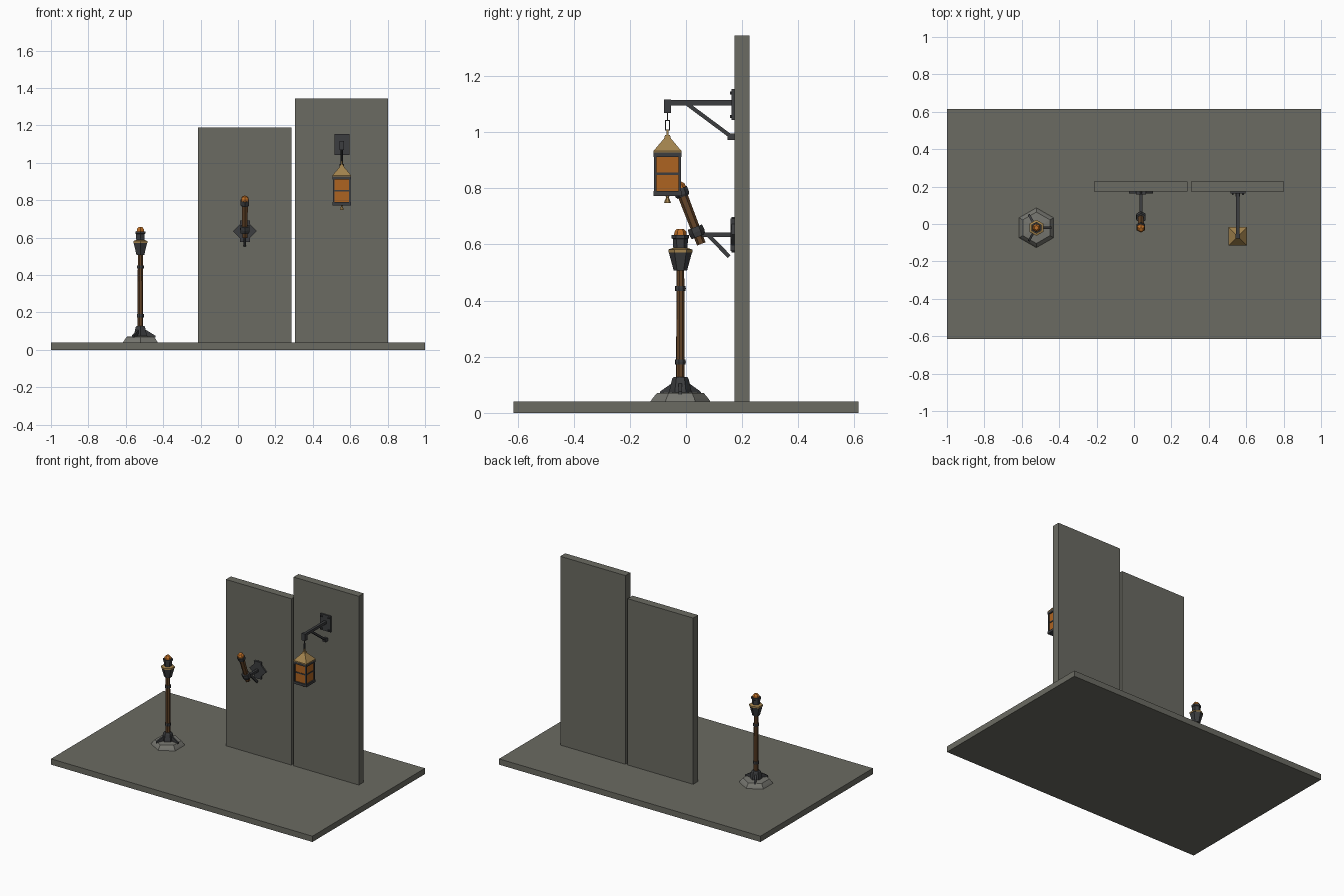
import bpy, bmesh
from math import pi, sin, cos, sqrt
from mathutils import Vector, Matrix

if "Cube" in bpy.data.objects:
    bpy.data.objects.remove(bpy.data.objects["Cube"])


def colour(name, r, g, b):
    m = bpy.data.materials.new(name)
    m.diffuse_color = (r, g, b, 1)
    m.use_nodes = True
    m.node_tree.nodes["Principled BSDF"].inputs["Base Color"].default_value = m.diffuse_color
    return m


STONE = colour("grey stone", 0.145, 0.145, 0.122)
PALE = colour("pale stone", 0.18, 0.18, 0.16)
IRON = colour("dark iron", 0.045, 0.047, 0.05)
WOOD = colour("brown wood", 0.13, 0.06, 0.022)
GLOW = colour("orange glass", 0.42, 0.125, 0.015)
EMBER = colour("ember", 0.52, 0.16, 0.02)
BRASS = colour("aged brass", 0.36, 0.225, 0.075)


def finish(bm, name, mat, matrix=Matrix()):
    bmesh.ops.recalc_face_normals(bm, faces=bm.faces)
    me = bpy.data.meshes.new(name)
    bm.to_mesh(me)
    bm.free()
    me.materials.append(mat)
    ob = bpy.data.objects.new(name, me)
    ob.matrix_world = matrix
    bpy.context.collection.objects.link(ob)
    return ob


def box(name, lo, hi, mat, matrix=Matrix()):
    lo, hi = Vector(lo), Vector(hi)
    bm = bmesh.new()
    size = hi - lo
    bmesh.ops.create_cube(bm, size=1, matrix=Matrix.Translation((lo + hi) / 2) @ Matrix.Diagonal((*size, 1)))
    return finish(bm, name, mat, matrix)


def lathe(name, profile, mat, matrix=Matrix(), sides=6, turn=pi / 6):
    """Faceted column through (radius, height) rings."""
    bm = bmesh.new()
    rings = [[bm.verts.new((r * cos(turn + 2 * pi * i / sides), r * sin(turn + 2 * pi * i / sides), z))
              for i in range(sides)] for r, z in profile]
    for a, b in zip(rings, rings[1:]):
        for i in range(sides):
            j = (i + 1) % sides
            bm.faces.new((a[i], a[j], b[j], b[i]))
    bm.faces.new(rings[0])
    bm.faces.new(rings[-1])
    return finish(bm, name, mat, matrix)


def beam(name, a, b, width, mat):
    """Square bar between two points."""
    a, b = Vector(a), Vector(b)
    d = b - a
    rot = Matrix.Rotation(Vector((0, 0, 1)).angle(d), 4, Vector((0, 0, 1)).cross(d))
    h = width / 2
    return box(name, (-h, -h, 0), (h, h, d.length), mat, Matrix.Translation(a) @ rot)


# Floor and walls
box("floor", (-1, -0.615, 0), (1, 0.615, 0.04), STONE)
box("short_wall", (-0.214, 0.173, 0.04), (0.287, 0.227, 1.19), STONE)
box("tall_wall", (0.304, 0.173, 0.04), (0.803, 0.227, 1.345), STONE)

# Standing torch
T = Matrix.Translation((-0.522, -0.02, 0))
lathe("torch_plinth", [(0.108, 0.038), (0.099, 0.052), (0.084, 0.07), (0.03, 0.074)], PALE, T)
lathe("torch_foot", [(0.04, 0.07), (0.038, 0.085), (0.029, 0.122), (0.024, 0.128)], IRON, T)
for k in range(3):
    bm = bmesh.new()
    fin = [(0.02, 0.066), (0.082, 0.066), (0.08, 0.076), (0.033, 0.105), (0.02, 0.105)]
    face = bm.faces.new([bm.verts.new((x, -0.006, z)) for x, z in fin])
    out = bmesh.ops.extrude_face_region(bm, geom=[face])["geom"]
    bmesh.ops.translate(bm, vec=(0, 0.012, 0), verts=[v for v in out if isinstance(v, bmesh.types.BMVert)])
    finish(bm, "torch_foot_fin", IRON, T @ Matrix.Rotation(2 * pi * k / 3, 4, 'Z'))
lathe("torch_pole", [(0.016, 0.12), (0.014, 0.53)], WOOD, T, 8)
for z in (0.182, 0.443):
    lathe("torch_collar", [(0.019, z - 0.009), (0.02, z), (0.019, z + 0.009)], IRON, T, 8)
lathe("torch_cup", [(0.024, 0.508), (0.042, 0.574)], IRON, T)
lathe("torch_rim", [(0.043, 0.572), (0.043, 0.582), (0.028, 0.587)], BRASS, T)
lathe("torch_neck", [(0.025, 0.582), (0.027, 0.62), (0.031, 0.622), (0.031, 0.634)], IRON, T)
lathe("torch_ember", [(0.023, 0.63), (0.021, 0.646), (0.012, 0.656)], EMBER, T)

# Wall torch bracket
X = 0.037
c = Matrix.Translation((X, 0.168, 0.635))
box("bracket_diamond", (-0.045, -0.005, -0.045), (0.045, 0.006, 0.045), IRON, c @ Matrix.Rotation(pi / 4, 4, 'Y'))
box("bracket_plate", (-0.026, -0.009, -0.058), (0.026, 0.006, 0.058), IRON, c)
beam("bracket_arm", (X, 0.165, 0.634), (X, 0.045, 0.634), 0.016, IRON)
beam("bracket_brace", (X, 0.078, 0.634), (X, 0.154, 0.557), 0.014, IRON)

# Tilted torch held by the bracket
W = Matrix.Translation((X, 0.038, 0.645)) @ Matrix.Rotation(0.367, 4, 'X')
lathe("wall_torch_shaft", [(0.016, -0.046), (0.018, 0.15)], WOOD, W)
lathe("wall_torch_holder", [(0.026, -0.018), (0.029, 0.0), (0.027, 0.018)], IRON, W)
lathe("wall_torch_head", [(0.021, 0.134), (0.026, 0.142), (0.026, 0.165)], IRON, W)
lathe("wall_torch_ember", [(0.023, 0.164), (0.021, 0.178), (0.012, 0.188)], EMBER, W)

# Lantern wall bracket
X, Y = 0.555, -0.066
box("lantern_plate", (X - 0.04, 0.163, 1.043), (X + 0.04, 0.174, 1.154), IRON)
for sx in (-1, 1):
    for z in (1.056, 1.14):
        box("plate_bolt", (X + sx * 0.027 - 0.005, 0.156, z - 0.005), (X + sx * 0.027 + 0.005, 0.165, z + 0.005), IRON)
beam("lantern_arm", (X, 0.165, 1.105), (X, Y - 0.01, 1.105), 0.018, IRON)
beam("lantern_brace", (X, 0.005, 1.1), (X, 0.16, 0.985), 0.014, IRON)
box("brace_shoe", (X - 0.011, 0.148, 0.973), (X + 0.011, 0.174, 0.995), IRON)
box("arm_end", (X - 0.0125, Y - 0.0125, 1.068), (X + 0.0125, Y + 0.0125, 1.116), IRON)

# Chain
beam("chain_top", (X, Y, 1.04), (X, Y, 1.07), 0.005, IRON)
for s in (-1, 1):
    beam("chain_link_side", (X, Y + s * 0.007, 1.006), (X, Y + s * 0.007, 1.044), 0.004, IRON)
for z in (1.008, 1.042):
    beam("chain_link_end", (X, Y - 0.009, z), (X, Y + 0.009, z), 0.004, IRON)
beam("chain_bottom", (X, Y, 0.98), (X, Y, 1.01), 0.007, BRASS)

# Lantern
L = Matrix.Translation((X, Y, 0))
q = sqrt(2)
lathe("lantern_roof", [(0.05 * q, 0.927), (0.05 * q, 0.933), (0.012 * q, 0.978), (0.009 * q, 0.99)], BRASS, L, 4, pi / 4)
box("lantern_top_frame", (-0.05, -0.05, 0.912), (0.05, 0.05, 0.929), IRON, L)
box("lantern_bottom_frame", (-0.05, -0.05, 0.773), (0.05, 0.05, 0.79), IRON, L)
box("lantern_glass", (-0.041, -0.041, 0.785), (0.041, 0.041, 0.915), GLOW, L)
for sx in (-1, 1):
    for sy in (-1, 1):
        beam("lantern_post", (X + sx * 0.043, Y + sy * 0.043, 0.785), (X + sx * 0.043, Y + sy * 0.043, 0.915), 0.009, IRON)
box("lantern_mid_bar", (-0.044, -0.044, 0.848), (0.044, 0.044, 0.856), IRON, L)
lathe("lantern_finial", [(0.012, 0.747), (0.011, 0.753), (0.005, 0.767), (0.008, 0.776)], BRASS, L)
